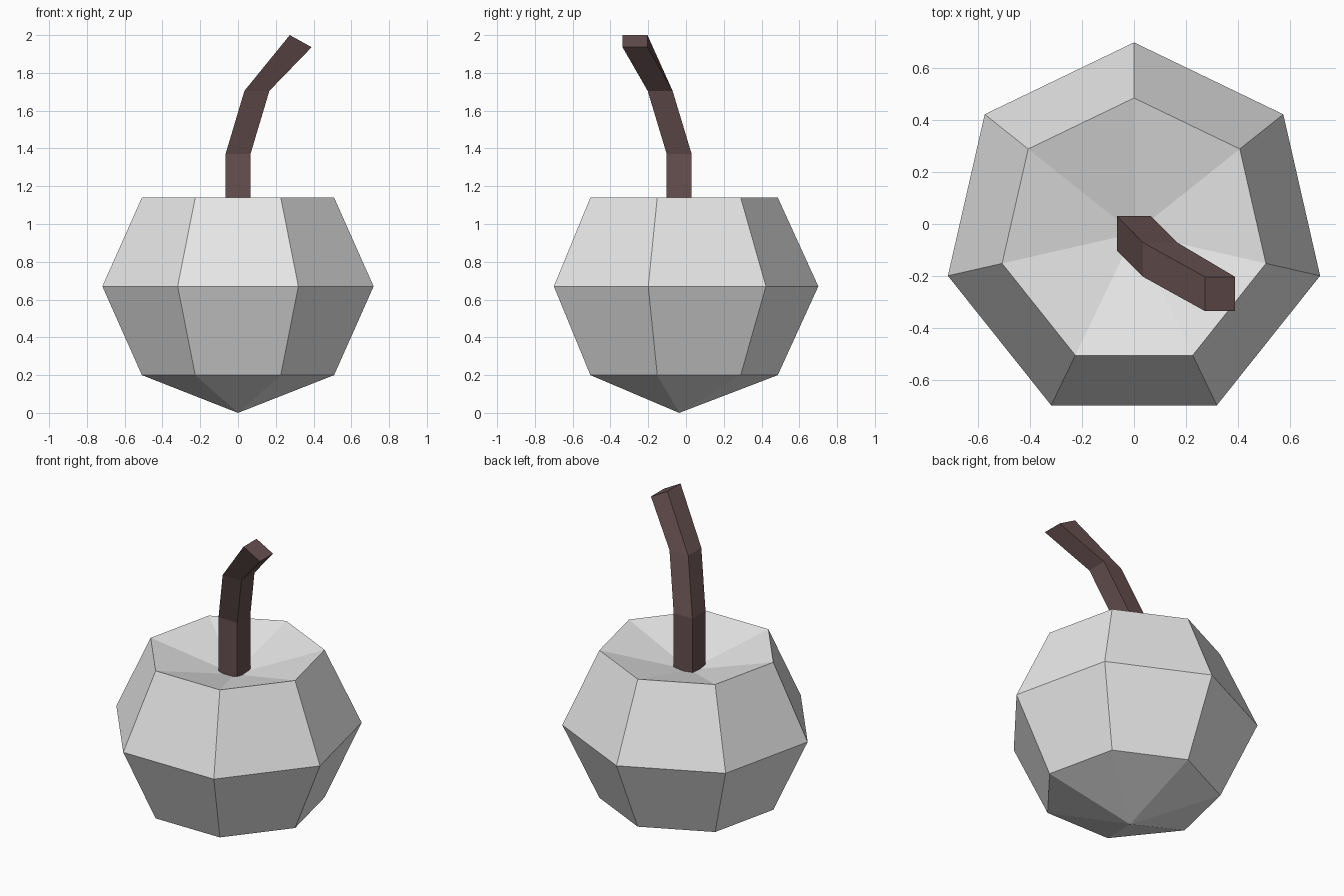
import bpy, bmesh, math

if "Cube" in bpy.data.objects:
    bpy.data.objects.remove(bpy.data.objects["Cube"])

def material(name, rgb):
    m = bpy.data.materials.new(name)
    m.diffuse_color = (*rgb, 1)
    m.use_nodes = True
    m.node_tree.nodes["Principled BSDF"].inputs["Base Color"].default_value = m.diffuse_color
    return m

def add_object(name, bm, mat):
    bmesh.ops.recalc_face_normals(bm, faces=bm.faces)
    me = bpy.data.meshes.new(name)
    bm.to_mesh(me)
    bm.free()
    me.materials.append(mat)
    ob = bpy.data.objects.new(name, me)
    bpy.context.collection.objects.link(ob)

def bridge(bm, rings):
    for a, b in zip(rings, rings[1:]):
        n = len(a)
        for i in range(n):
            j = (i + 1) % n
            bm.faces.new((a[i], a[j], b[j], b[i]))

grey = material("light_grey", (0.8, 0.8, 0.8))
brown = material("dark_brown", (0.135, 0.08, 0.08))
CY = -0.036  # centre line in y

# Seven-sided fruit body: pointed base, sunken top
bm = bmesh.new()
rings = []
for r, z in ((0.522, 0.2), (0.7365, 0.67), (0.522, 1.14)):
    rings.append([bm.verts.new((r * math.sin(i * math.tau / 7),
                                CY + r * math.cos(i * math.tau / 7), z))
                  for i in range(7)])
bridge(bm, rings)
for ring, z in ((rings[0], 0.0), (rings[-1], 1.0)):
    pole = bm.verts.new((0, CY, z))
    for i in range(7):
        bm.faces.new((ring[i], ring[(i + 1) % 7], pole))
add_object("fruit_body", bm, grey)

# Square bent stem: centre x, y, z, half width in x, tilt of the end
bm = bmesh.new()
h = 0.066
rings = []
for x, y, z, hx, tilt in ((0, CY, 0.99, h, 0), (0, CY, 1.37, h, 0),
                          (0.1, -0.137, 1.705, h, 0),
                          (0.332, -0.27, 1.968, 0.058, 0.032)):
    rings.append([bm.verts.new((x + sx * hx, y + sy * h, z - sx * tilt))
                  for sx, sy in ((-1, -1), (1, -1), (1, 1), (-1, 1))])
bridge(bm, rings)
bm.faces.new(rings[0])
bm.faces.new(rings[-1])
add_object("stem", bm, brown)
